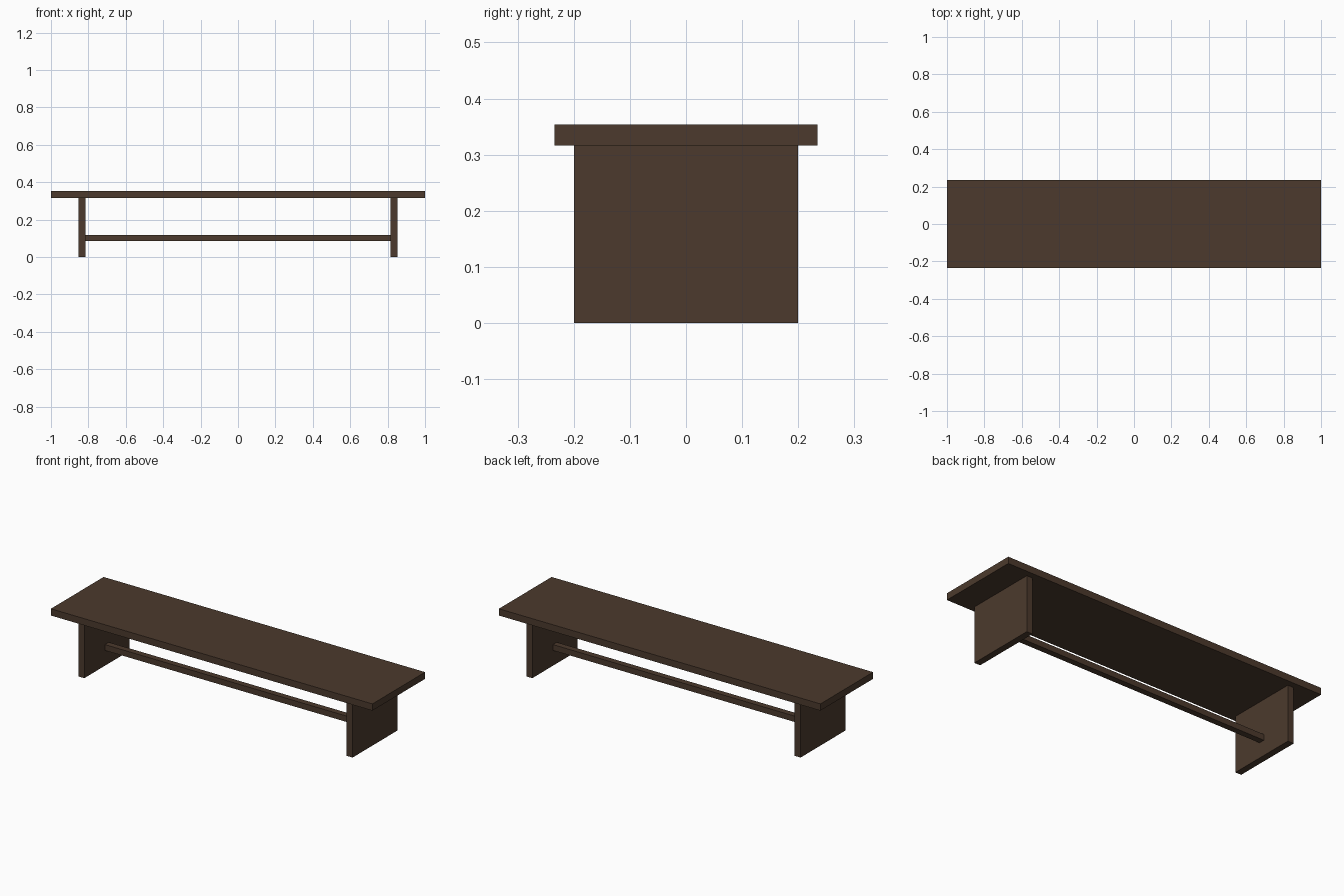
import bpy

if "Cube" in bpy.data.objects:
    bpy.data.objects.remove(bpy.data.objects["Cube"])

# One dark brown wood for the whole bench
wood = bpy.data.materials.new("dark brown wood")
wood.diffuse_color = (0.072, 0.042, 0.026, 1.0)
wood.use_nodes = True
wood.node_tree.nodes["Principled BSDF"].inputs["Base Color"].default_value = wood.diffuse_color


def box(name, lo, hi):
    """Axis-aligned board between two corners."""
    bpy.ops.mesh.primitive_cube_add(
        size=1, location=[(a + b) / 2 for a, b in zip(lo, hi)])
    ob = bpy.context.object
    ob.name = name
    ob.scale = [b - a for a, b in zip(lo, hi)]
    bpy.ops.object.transform_apply(location=False, rotation=False, scale=True)
    ob.data.materials.append(wood)
    return ob


TOP, UNDER = 0.354, 0.316
LEG_IN, LEG_OUT = 0.816, 0.853

# Seat board
box("seat", (-1, -0.234, UNDER), (1, 0.234, TOP))

# Panel legs at both ends
for side, name in ((-1, "left_leg"), (1, "right_leg")):
    x0, x1 = sorted((side * LEG_IN, side * LEG_OUT))
    box(name, (x0, -0.2, 0), (x1, 0.2, UNDER))

# Stretcher bar between the legs
box("stretcher", (-LEG_IN, -0.017, 0.086), (LEG_IN, 0.017, 0.119))
